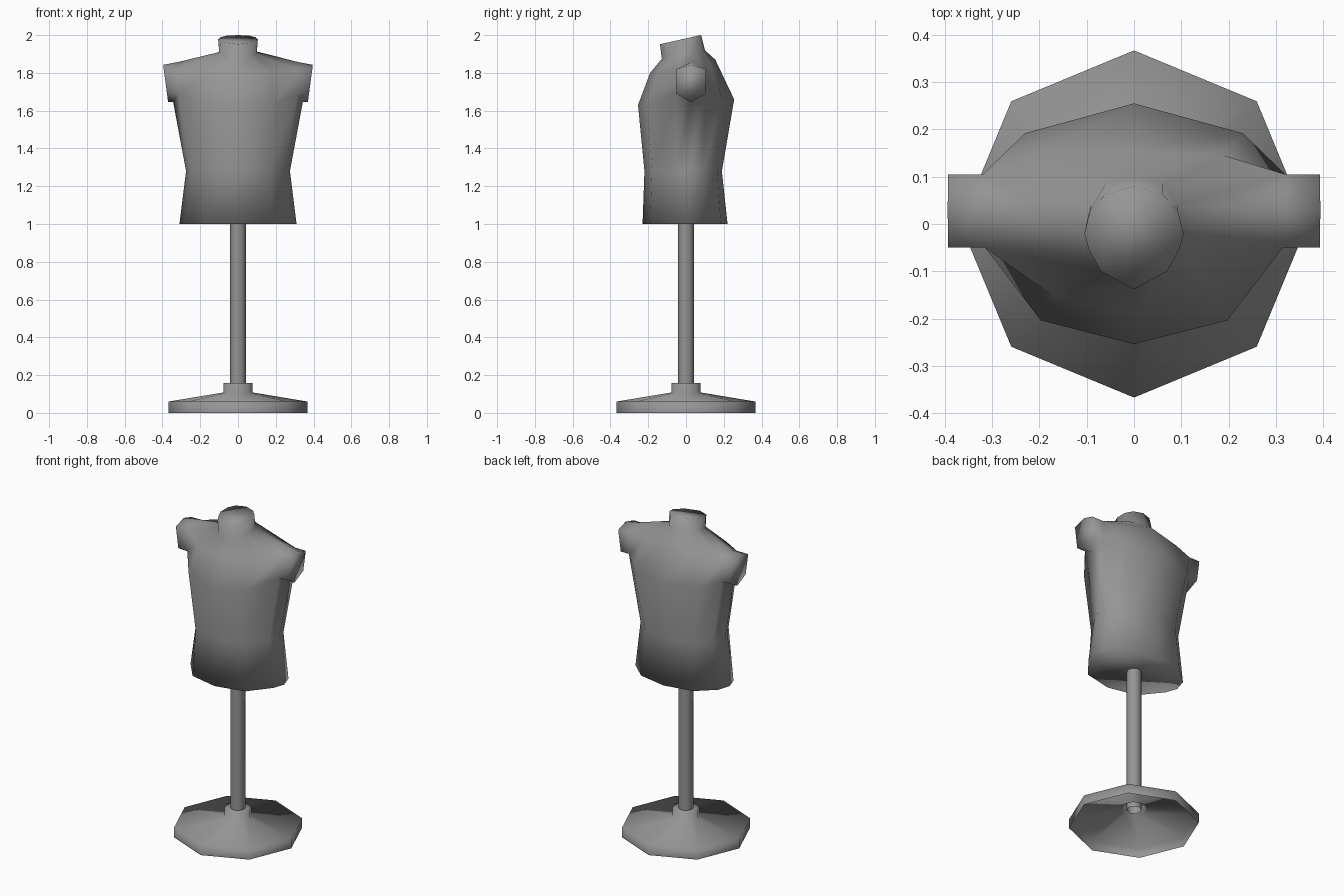
import bpy, bmesh, math

cube = bpy.data.objects.get("Cube")
if cube:
    bpy.data.objects.remove(cube)

grey = bpy.data.materials.new("grey_fabric")
grey.use_nodes = True
COLOUR = (0.3, 0.3, 0.3, 1)
grey.diffuse_color = COLOUR
grey.node_tree.nodes["Principled BSDF"].inputs["Base Color"].default_value = COLOUR


def finish(bm, name):
    bmesh.ops.recalc_face_normals(bm, faces=bm.faces)
    for f in bm.faces:
        f.smooth = True
    mesh = bpy.data.meshes.new(name)
    bm.to_mesh(mesh)
    bm.free()
    mesh.materials.append(grey)
    obj = bpy.data.objects.new(name, mesh)
    bpy.context.collection.objects.link(obj)
    return obj


def bridge(bm, a, b, skip=()):
    n = len(a)
    for i in range(n):
        if i not in skip:
            j = (i + 1) % n
            bm.faces.new((a[i], a[j], b[j], b[i]))


def turned(name, profile, sides):
    """Open surface of revolution from (radius, height) pairs."""
    bm = bmesh.new()
    rings = [[bm.verts.new((r * math.cos(2 * math.pi * i / sides),
                            r * math.sin(2 * math.pi * i / sides), z))
              for i in range(sides)] for r, z in profile]
    for a, b in zip(rings, rings[1:]):
        bridge(bm, a, b)
    return finish(bm, name)


# Stand: hollow octagonal foot with a collar, and a pole
base = turned("stand_base", [(0.367, 0), (0.367, 0.06), (0.078, 0.108),
                             (0.078, 0.157), (0.043, 0.157)], 8)
pole = turned("stand_pole", [(0.043, 0.1), (0.043, 1.0)], 8)

# Torso: half rings from front centre round the left side to back centre
hip = [(0, -.23, 1), (.18, -.19, 1), (.285, -.06, 1), (.31, .01, 1),
       (.285, .09, 1), (.18, .185, 1), (0, .22, 1)]
waist = [(0, -.22, 1.28), (.165, -.18, 1.28), (.25, -.05, 1.28), (.275, .01, 1.28),
         (.25, .09, 1.28), (.165, .165, 1.28), (0, .19, 1.28)]
chest = [(0, -.254, 1.63), (.197, -.204, 1.64), (.315, -.05, 1.69), (.343, .025, 1.645),
         (.32, .105, 1.69), (.23, .192, 1.66), (0, .255, 1.66)]
shoulder = [(0, -.19, 1.80), (.175, -.15, 1.80), (.315, -.05, 1.82), (.32, .03, 1.857),
            (.32, .105, 1.82), (.19, .145, 1.83), (0, .155, 1.87)]
neck_base = [(0, -.128, 1.875), (.065, -.1, 1.885), (.092, -.06, 1.9), (.1, -.015, 1.91),
             (.092, .04, 1.915), (.06, .085, 1.918), (0, .1, 1.92)]
neck_top = [(0, -.138, 1.952), (.07, -.1, 1.96), (.095, -.055, 1.97), (.105, -.02, 1.978),
            (.092, .03, 1.989), (.06, .063, 1.997), (0, .08, 2.0)]

bm = bmesh.new()


def ring(half):
    mirrored = [(-x, y, z) for x, y, z in half[-2:0:-1]]
    return [bm.verts.new(p) for p in half + mirrored]


rings = [ring(h) for h in (hip, waist, chest, shoulder, neck_base, neck_top)]
ARM_COLUMNS = (2, 3, 8, 9)
for k in range(5):
    bridge(bm, rings[k], rings[k + 1], ARM_COLUMNS if k == 2 else ())
bm.faces.new(rings[0])
bm.faces.new(rings[-1])

# Arm stubs: hexagonal openings pushed outward and closed
for cols, side in (((2, 3, 4), 1), ((10, 9, 8), -1)):
    root = [rings[2][i] for i in cols] + [rings[3][i] for i in reversed(cols)]
    tip = []
    for v in root:
        x, y, z = v.co
        reach = 0.37 + 0.024 * min(1, (z - 1.645) / 0.18)
        tip.append(bm.verts.new((side * reach, y, z - (0.014 if z > 1.85 else 0))))
    bridge(bm, root, tip)
    bm.faces.new((tip[0], tip[1], tip[4], tip[5]))
    bm.faces.new((tip[1], tip[2], tip[3], tip[4]))
torso = finish(bm, "torso")
